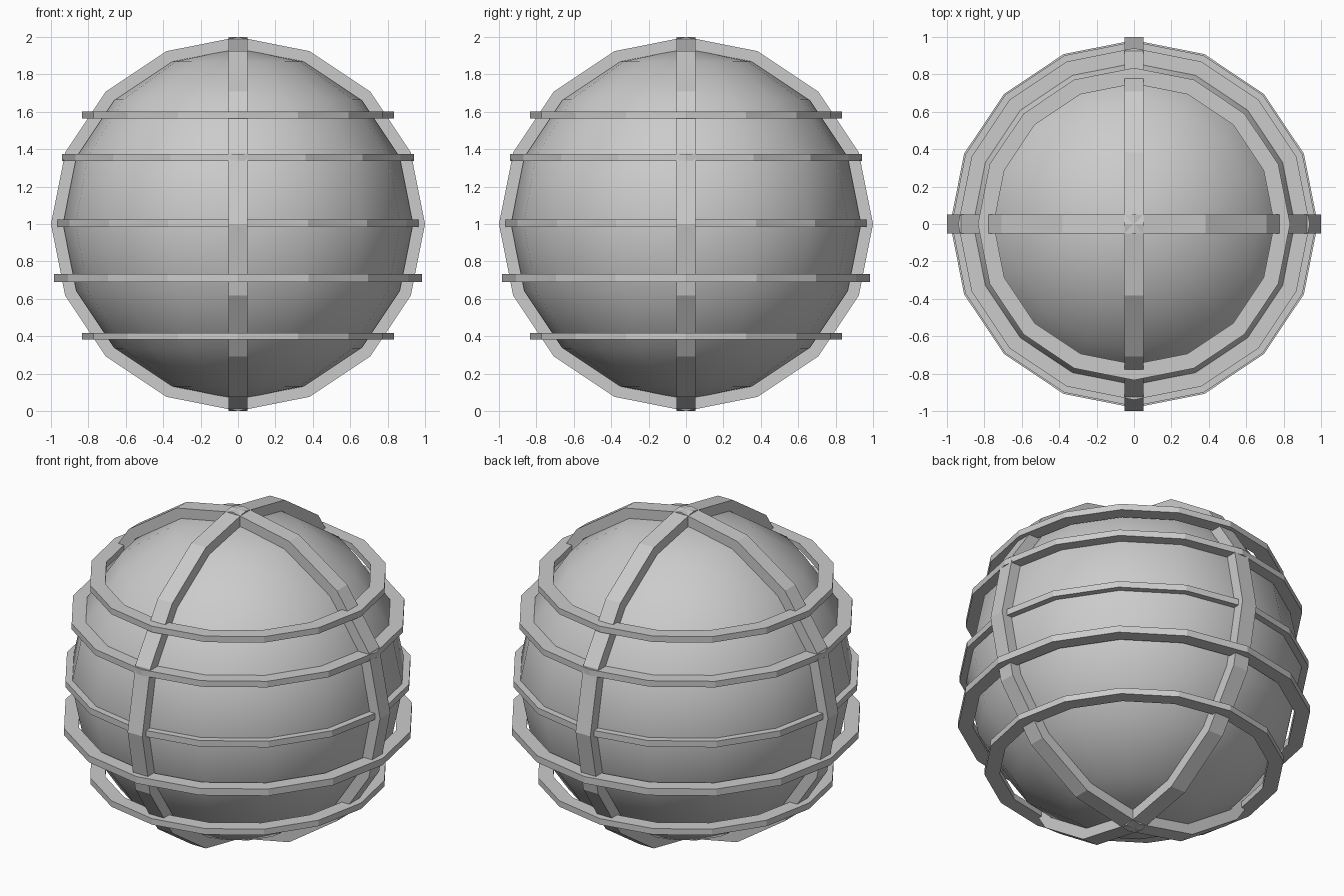
import bpy, bmesh
from math import sin, cos, tau, pi
from mathutils import Matrix

SIDES = 16
CENTRE = 1.0

cube = bpy.data.objects.get("Cube")
if cube:
    bpy.data.objects.remove(cube, do_unlink=True)

grey = bpy.data.materials.new("plain_grey")
grey.use_nodes = True
colour = (0.6, 0.6, 0.6, 1)
grey.diffuse_color = colour
grey.node_tree.nodes["Principled BSDF"].inputs["Base Color"].default_value = colour


def add_object(name, bm):
    bmesh.ops.recalc_face_normals(bm, faces=bm.faces)
    mesh = bpy.data.meshes.new(name)
    bm.to_mesh(mesh)
    bm.free()
    mesh.materials.append(grey)
    obj = bpy.data.objects.new(name, mesh)
    bpy.context.collection.objects.link(obj)
    return obj


def band(name, inner, outer, height, z=CENTRE, turn=Matrix()):
    """Flat-faced ring of rectangular section, turned and then lifted to z."""
    bm = bmesh.new()
    half = height / 2
    section = [(inner, -half), (outer, -half), (outer, half), (inner, half)]
    loops = []
    for i in range(SIDES):
        a = tau * i / SIDES
        loops.append([bm.verts.new((r * cos(a), r * sin(a), h)) for r, h in section])
    for i, loop in enumerate(loops):
        after = loops[(i + 1) % SIDES]
        for j in range(4):
            k = (j + 1) % 4
            bm.faces.new((loop[j], after[j], after[k], loop[k]))
    bm.transform(Matrix.Translation((0, 0, z)) @ turn)
    return add_object(name, bm)


# Inner ball
bm = bmesh.new()
bmesh.ops.create_uvsphere(bm, u_segments=SIDES, v_segments=SIDES // 2, radius=0.94)
bm.transform(Matrix.Translation((0, 0, CENTRE)))
for face in bm.faces:
    face.smooth = True
add_object("ball", bm)

# Two upright hoops crossing at the poles
for name, axis in (("hoop_side_to_side", "X"), ("hoop_front_to_back", "Y")):
    band(name, 0.935, 1.0, 0.1, turn=Matrix.Rotation(pi / 2, 4, axis))

# Level rings, from top to bottom
for name, z, inner, outer, height in (
    ("top_ring", 1.582, 0.75, 0.835, 0.037),
    ("upper_ring", 1.356, 0.86, 0.94, 0.037),
    ("middle_ring", 1.004, 0.92, 0.975, 0.038),
    ("lower_ring", 0.712, 0.9, 0.983, 0.042),
    ("bottom_ring", 0.4, 0.75, 0.835, 0.037),
):
    band(name, inner, outer, height, z)
